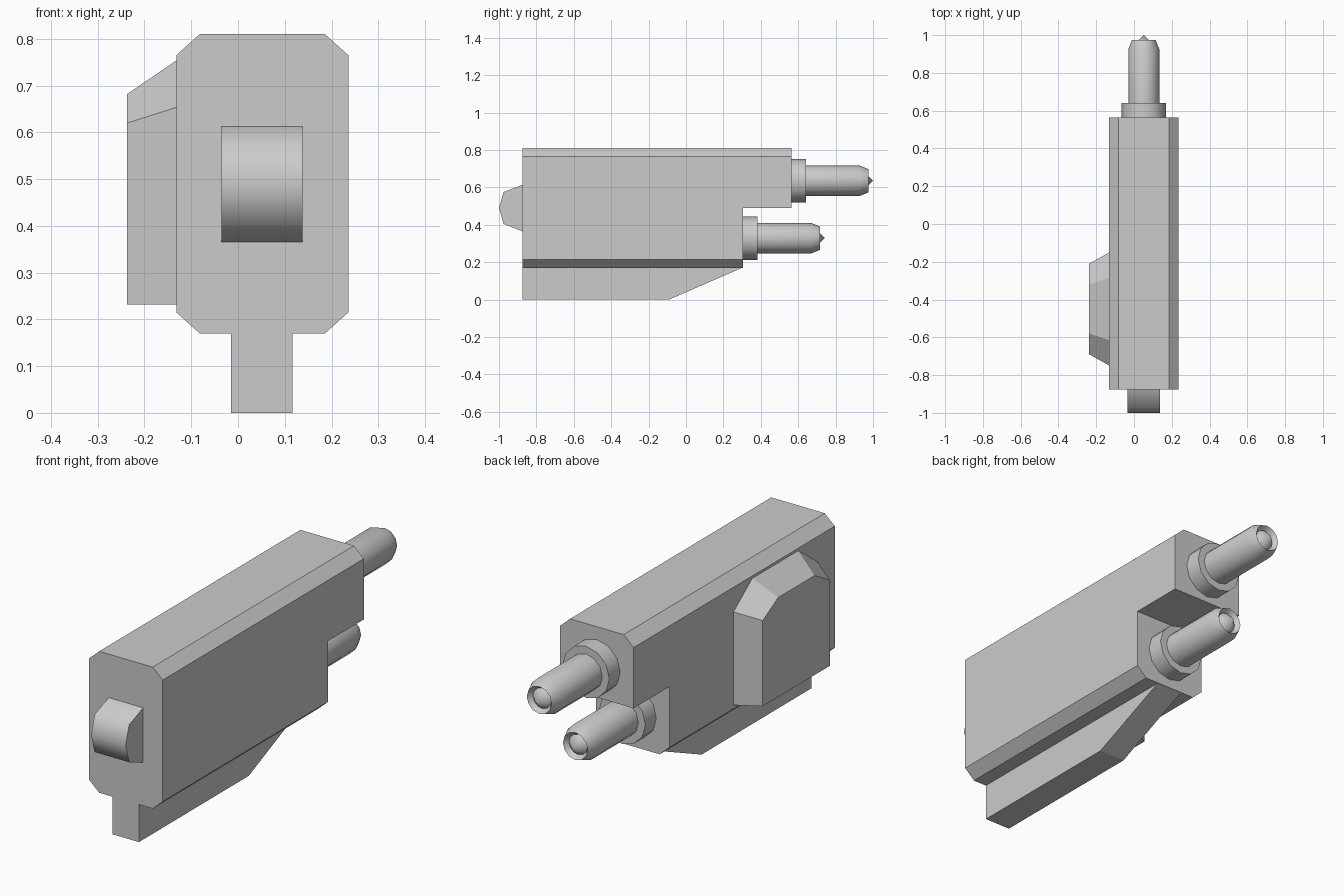
import bpy, bmesh, math

if "Cube" in bpy.data.objects:
    bpy.data.objects.remove(bpy.data.objects["Cube"])

CX = 0.052  # centre of the body across x


def finish(bm, name, smooth=None):
    bmesh.ops.recalc_face_normals(bm, faces=bm.faces)
    mesh = bpy.data.meshes.new(name)
    bm.to_mesh(mesh)
    bm.free()
    ob = bpy.data.objects.new(name, mesh)
    bpy.context.collection.objects.link(ob)
    bpy.ops.object.select_all(action='DESELECT')
    ob.select_set(True)
    bpy.context.view_layer.objects.active = ob
    if smooth:
        bpy.ops.object.shade_smooth_by_angle(angle=math.radians(smooth))
    return ob


def loft(name, a, b, smooth=None):
    """Closed solid between two outlines with matching points."""
    bm = bmesh.new()
    va = [bm.verts.new(p) for p in a]
    vb = [bm.verts.new(p) for p in b]
    bm.faces.new(va)
    bm.faces.new(vb)
    n = len(va)
    for i in range(n):
        j = (i + 1) % n
        bm.faces.new((va[i], va[j], vb[j], vb[i]))
    return finish(bm, name, smooth)


def slab_x(name, yz, x0, x1, smooth=None):
    return loft(name, [(x0, y, z) for y, z in yz], [(x1, y, z) for y, z in yz], smooth)


def lathe_y(name, profile, y0, z0, sides=12):
    """Spin (radius, y) points around a y-directed axis."""
    bm = bmesh.new()
    vs = [bm.verts.new((CX + r, y0 + y, z0)) for r, y in profile]
    es = [bm.edges.new(p) for p in zip(vs, vs[1:])]
    bmesh.ops.spin(bm, geom=vs + es, cent=(CX, y0, z0), axis=(0, 1, 0),
                   angle=math.tau, steps=sides, use_duplicate=False)
    bmesh.ops.remove_doubles(bm, verts=bm.verts, dist=1e-4)
    return finish(bm, name, 35)


# Chamfered body
half, c, d, bot, top = 0.184, 0.05, 0.045, 0.17, 0.81
right = [(half - c, bot), (half, bot + d), (half, top - d), (half - c, top)]
outline = right + [(-x, z) for x, z in reversed(right)]
body = loft("body", [(CX + x, -0.875, z) for x, z in outline],
            [(CX + x, 0.563, z) for x, z in outline])

# Step cut under the upper barrel
cutter = slab_x("step_cutter", [(0.305, 0), (0.8, 0), (0.8, 0.49), (0.305, 0.49)], -0.5, 0.5)
cutter.hide_render = True
mod = body.modifiers.new("step", 'BOOLEAN')
mod.operation = 'DIFFERENCE'
mod.solver = 'EXACT'
mod.object = cutter
bpy.context.view_layer.objects.active = body
bpy.ops.object.modifier_apply(modifier="step")
bpy.data.objects.remove(cutter)

# Keel below the body
slab_x("keel", [(-0.875, 0), (-0.09, 0), (0.305, 0.172), (-0.875, 0.172)], -0.015, 0.117)

# Rounded front knob
slab_x("front_knob", [(-0.875, 0.365), (-0.975, 0.405), (-1.0, 0.49),
                      (-0.975, 0.575), (-0.875, 0.613)], -0.035, 0.138, 65)

# Bevelled side housing
def housing(x, hy, fy, z1, z2, mid=-0.45):
    yz = [(-hy, 0.232), (hy, 0.232), (hy, z1), (fy, z2), (-fy, z2), (-hy, z1)]
    return [(x, mid + y, z) for y, z in yz]

loft("side_housing", housing(-0.237, 0.24, 0.13, 0.62, 0.682),
     housing(-0.13, 0.30, 0.165, 0.654, 0.755))

# Two barrels with collars and pointed cores
for name, y, z in (("upper", 0.563, 0.635), ("lower", 0.305, 0.328)):
    lathe_y(name + "_collar", [(0, 0), (0.117, 0), (0.117, 0.078), (0, 0.078)], y, z)
    lathe_y(name + "_barrel", [(0, 0.07), (0.082, 0.07), (0.082, 0.363), (0.062, 0.412),
                               (0.046, 0.391), (0, 0.437)], y, z)
